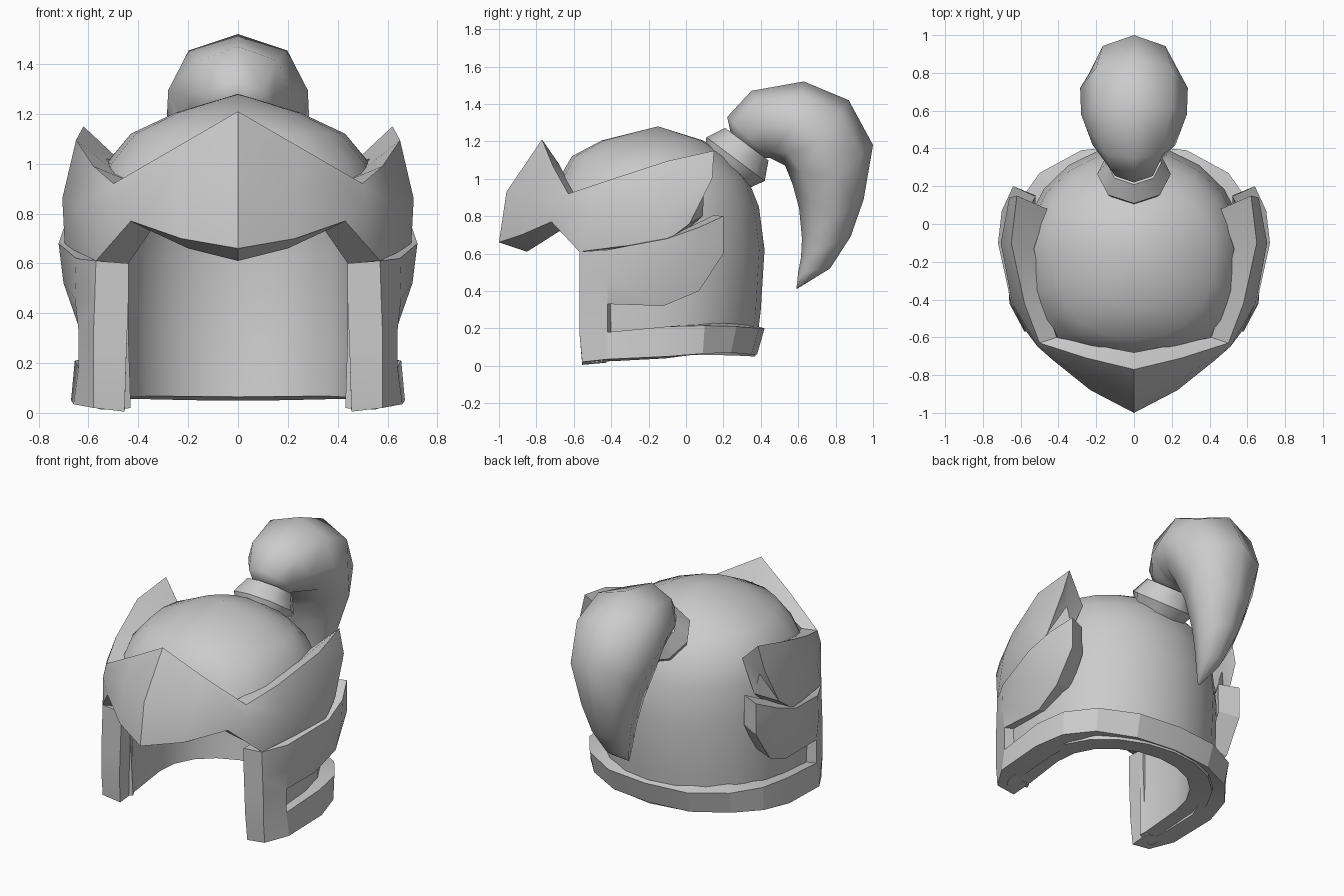
import bpy, math
from math import sin, cos, pi
from mathutils import Vector, Matrix

cube = bpy.data.objects.get("Cube")
if cube:
    bpy.data.objects.remove(cube, do_unlink=True)

steel = bpy.data.materials.new("plain_grey")
steel.use_nodes = True
GREY = (0.6, 0.6, 0.6, 1)
steel.diffuse_color = GREY
steel.node_tree.nodes["Principled BSDF"].inputs["Base Color"].default_value = GREY


def make(name, verts, faces, angle, mirror=False, thickness=0):
    """Mesh object, optionally mirrored across x and thickened inwards."""
    mesh = bpy.data.meshes.new(name)
    mesh.from_pydata(verts, [], faces)
    mesh.materials.append(steel)
    ob = bpy.data.objects.new(name, mesh)
    bpy.context.collection.objects.link(ob)
    bpy.ops.object.select_all(action='DESELECT')
    ob.select_set(True)
    bpy.context.view_layer.objects.active = ob
    if mirror:
        ob.modifiers.new("Mirror", 'MIRROR').use_clip = True
        ob.modifiers.new("Weld", 'WELD').merge_threshold = .001
    if thickness:
        s = ob.modifiers.new("Thickness", 'SOLIDIFY')
        s.thickness, s.offset, s.use_even_offset = thickness, -1, True
    for mod in list(ob.modifiers):
        bpy.ops.object.modifier_apply(modifier=mod.name)
    bpy.ops.object.shade_smooth_by_angle(angle=math.radians(angle))
    return ob


def plate(name, rows, angle, thickness=0, skip=lambda r, c: False):
    """Half plate from rows (top to bottom) of points (front to back); None leaves a gap."""
    ids, verts, faces = {}, [], []
    for r, row in enumerate(rows):
        for c, p in enumerate(row):
            if p:
                ids[r, c] = len(verts)
                verts.append(p)
    for r in range(len(rows) - 1):
        for c in range(len(rows[0]) - 1):
            corners = [(r, c), (r + 1, c), (r + 1, c + 1), (r, c + 1)]
            if all(k in ids for k in corners) and not skip(r, c):
                faces.append([ids[k] for k in corners])
    return make(name, verts, faces, angle, True, thickness)


def loft(name, rings, angle):
    """Closed tube through rings of equal length."""
    n = len(rings[0])
    verts = [p for ring in rings for p in ring]
    faces = [[r * n + i, r * n + (i + 1) % n, (r + 1) * n + (i + 1) % n, (r + 1) * n + i]
             for r in range(len(rings) - 1) for i in range(n)]
    faces += [list(range(n))[::-1], list(range(len(verts) - n, len(verts)))]
    return make(name, verts, faces, angle)


# Domed skull, open at the face: z, half width, front y, back y, corner roundness
SKULL = [(1.28, 0, -.15, -.15, 1), (1.205, .25, -.45, .09, 1), (1.12, .43, -.61, .22, .9),
         (1.0, .53, -.68, .33, .85), (.85, .57, -.71, .39, .7), (.62, .59, -.58, .42, .25),
         (.3, .59, -.57, .40, .25), (.06, .58, -.56, .37, .25)]
STEPS, OPENING = 10, 3
rows = []
for z, a, front, back, e in SKULL:
    row = []
    for k in range(STEPS + 1):
        s, c = abs(sin(pi * k / STEPS)), cos(pi * k / STEPS)
        if k in (0, STEPS):
            s = 0
        if c > 1e-6:
            row.append((a * s ** e, -.15 + (front + .15) * c ** e, z))
        else:
            row.append((a * s, -.15 - (back + .15) * c, z))
    rows.append(row)
# The lower rim dips towards the front
rows[-1] = [(x, y, .058 - .12 * (y - .1) ** 2) for x, y, z in rows[-1]]
plate("helmet_skull", rows, 50, .13, lambda r, c: r >= 4 and c < OPENING)

# Peaked brow plate: outer top, middle and bottom edges, then inner bottom and top edges
brow = [
    [(0, -.77, 1.21), (.25, -.71, 1.065), (.50, -.63, .92), (.58, -.42, .99),
     (.65, -.1, 1.095), (.62, .15, 1.15)],
    [(0, -.96, .93), (.25, -.82, .91), (.51, -.65, .84), (.645, -.42, .82),
     (.705, -.1, .86), (.66, .14, 1.0)],
    [(0, -1, .66), (.23, -.88, .70), (.43, -.72, .77), (.57, -.57, .61),
     (.695, -.1, .67), (.68, .02, .76)],
    [(0, -.85, .61), (.2, -.77, .66), (.35, -.66, .73), (.44, -.5, .6),
     (.55, -.1, .64), (.55, .09, .8)],
    [(0, -.68, 1.08), (.21, -.64, 1.0), (.41, -.6, .92), (.47, -.42, .95),
     (.53, -.13, 1.02), (.46, .08, 1.0)],
]
# Close the loop, and the rear end with a fan
end = sum((Vector(row[-1]) for row in brow), Vector()) / len(brow)
brow = [row + [end] for row in brow + brow[:1]]
plate("brow_plate", brow, 28)

# Jaw guards, front posts and neck band, with a slot at each side
plate("jaw_guard_and_neck_band", [
    [(.44, -.57, .6), (.57, -.57, .61), (.65, -.42, .62), (.72, -.1, .68),
     (.70, .07, .74), (.64, .2, .8), None, None],
    [(.44, -.57, .45), (.575, -.57, .45), (.655, -.42, .46), (.70, -.11, .52),
     (.69, .07, .58), (.64, .2, .7), None, None],
    [(.445, -.57, .32), (.58, -.57, .32), (.64, -.42, .33), (.63, -.12, .32),
     (.65, .07, .4), (.64, .2, .6), None, None],
    [(.45, -.57, .18), (.58, -.57, .18), (.64, -.42, .18), (.655, -.1, .21),
     (.62, .1, .215), (.50, .27, .21), (.28, .39, .2), (0, .42, .2)],
    [(.455, -.555, .005), (.58, -.555, .02), (.66, -.42, .035), (.67, -.1, .05),
     (.62, .09, .065), (.49, .24, .07), (.27, .35, .06), (0, .38, .06)],
], 20, .13, lambda r, c: r == 2 and c > 1)

# Plume socket: faceted collar tilted backwards
tilt = Matrix.Rotation(-math.atan2(.6, .8), 3, 'X')
collar = []
for h, r in ((-.07, .156), (0, .195), (.1, .145)):
    collar.append([Vector((0, .265, 1.105)) + tilt @ Vector((-r * sin(pi * i / 4), r * cos(pi * i / 4), h))
                   for i in range(8)])
loft("plume_collar", collar, 50)

# Plume: inner y, z, outer y, z, half width
PLUME = [(.42, 1.11, .24, 1.24, .11), (.45, 1.11, .22, 1.33, .14), (.49, 1.09, .35, 1.47, .22),
         (.53, 1.07, .63, 1.52, .28), (.57, .97, .87, 1.42, .285), (.605, .84, 1.0, 1.18, .235),
         (.62, .68, .95, .89, .165), (.615, .58, .88, .69, .12), (.60, .5, .77, .52, .07),
         (.59, .41, .60, .415, .01)]
rings = []
for yi, zi, yo, zo, w in PLUME:
    mid, half = Vector((0, yi + yo, zi + zo)) / 2, Vector((0, yo - yi, zo - zi)) / 2
    rings.append([mid + half * cos(pi * i / 4) - Vector((w * sin(pi * i / 4), 0, 0)) for i in range(8)])
loft("plume", rings, 60)
